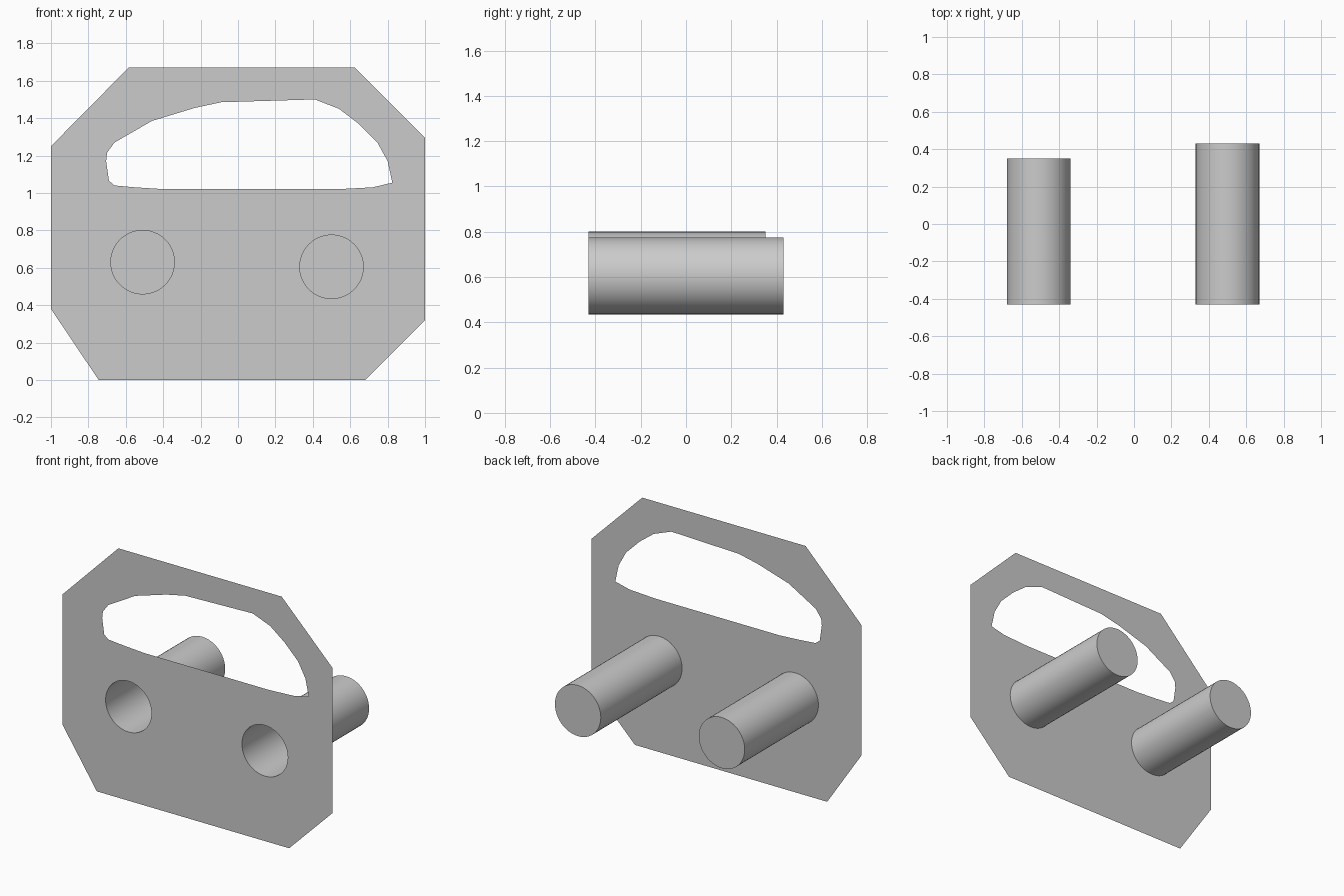
import bpy, bmesh, math

if "Cube" in bpy.data.objects:
    bpy.data.objects.remove(bpy.data.objects["Cube"])

FRONT = -0.43
SIDES = 48
# name, centre x, centre z, back end y
TUBES = [("left_socket_tube", -0.51, 0.63, 0.35),
         ("right_socket_tube", 0.50, 0.605, 0.43)]
RADIUS = 0.17

OUTLINE = [(-.745, 0), (.68, 0), (1, .32), (1, 1.295),
           (.625, 1.67), (-.585, 1.67), (-1, 1.25), (-1, .38)]
HANDLE = [(-.705, 1.17), (-.70, 1.215), (-.66, 1.27), (-.46, 1.385), (-.23, 1.455),
          (-.09, 1.485), (.41, 1.50), (.54, 1.45), (.645, 1.37), (.745, 1.27),
          (.80, 1.17), (.825, 1.055), (.72, 1.03), (.53, 1.02), (-.39, 1.02),
          (-.55, 1.03), (-.66, 1.04), (-.69, 1.065)]


def circle(cx, cz):
    return [(cx + RADIUS * math.cos(2 * math.pi * i / SIDES),
             cz + RADIUS * math.sin(2 * math.pi * i / SIDES)) for i in range(SIDES)]


def ring(bm, points, y):
    return [bm.verts.new((x, y, z)) for x, z in points]


def finish(bm, name):
    mesh = bpy.data.meshes.new(name)
    bm.to_mesh(mesh)
    bm.free()
    obj = bpy.data.objects.new(name, mesh)
    bpy.context.collection.objects.link(obj)
    return obj


# Thin face plate with a handle opening and two round holes
bm = bmesh.new()
edges = []
for pts in [OUTLINE, HANDLE] + [circle(x, z) for _, x, z, _ in TUBES]:
    vs = ring(bm, pts, FRONT)
    edges += [bm.edges.new((vs[i - 1], vs[i])) for i in range(len(vs))]
bmesh.ops.triangle_fill(bm, edges=edges, use_beauty=True, normal=(0, -1, 0))
for f in bm.faces:
    f.normal_update()
    if f.normal.y > 0:
        f.normal_flip()
bmesh.ops.dissolve_limit(bm, angle_limit=0.01, verts=[], edges=bm.edges[:])
finish(bm, "face_plate")

# Tubes open at the plate and capped at the back
for name, cx, cz, back in TUBES:
    bm = bmesh.new()
    a = ring(bm, circle(cx, cz), FRONT)
    b = ring(bm, circle(cx, cz), back)
    for i in range(SIDES):
        bm.faces.new((a[i - 1], a[i], b[i], b[i - 1])).smooth = True
    bm.faces.new(b[::-1])
    bmesh.ops.recalc_face_normals(bm, faces=bm.faces[:])
    tube = finish(bm, name)
    bpy.ops.object.select_all(action='DESELECT')
    tube.select_set(True)
    bpy.context.view_layer.objects.active = tube
    bpy.ops.object.shade_smooth_by_angle(angle=math.radians(30))
